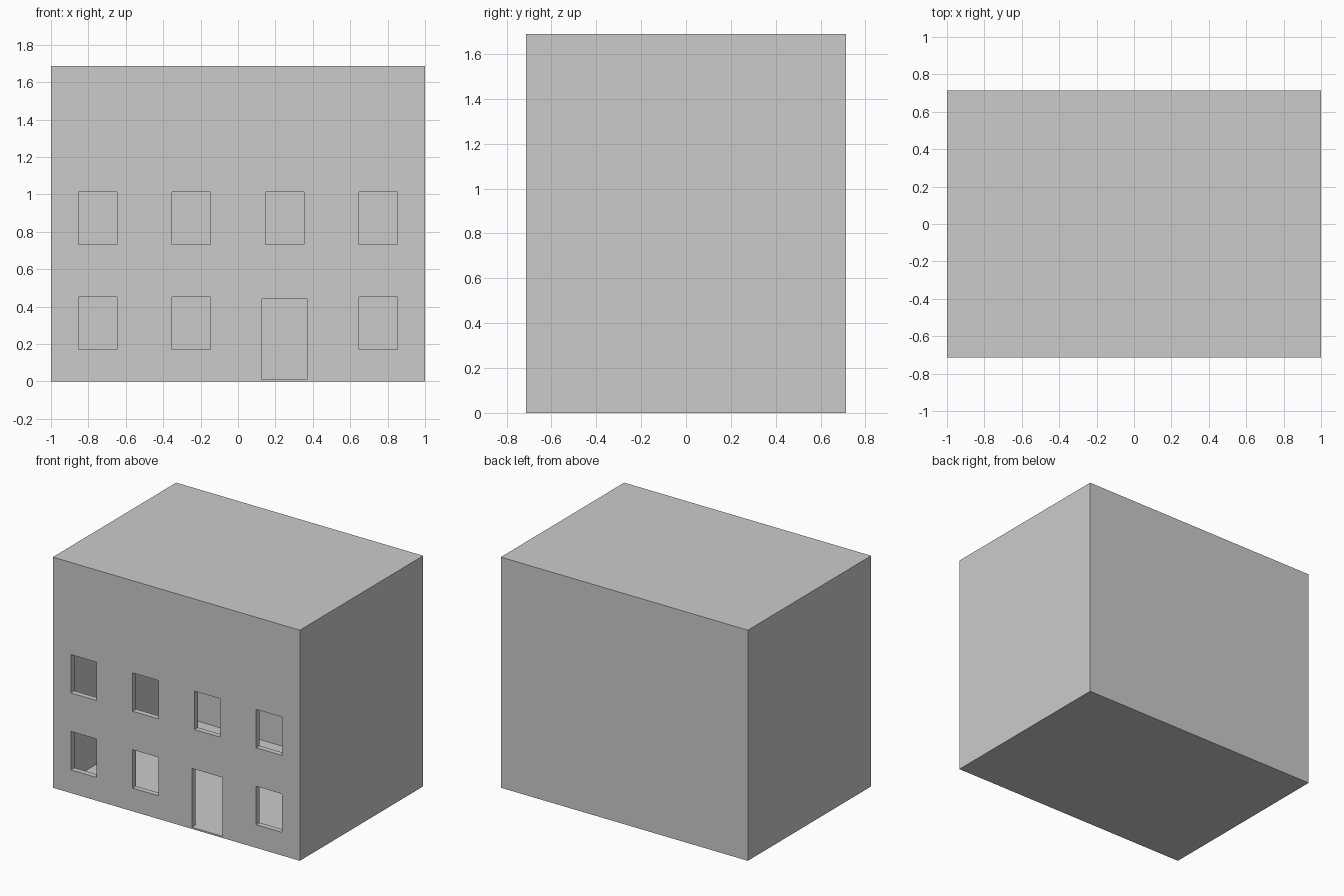
import bpy, bmesh
from mathutils import Matrix, Vector

if "Cube" in bpy.data.objects:
    bpy.data.objects.remove(bpy.data.objects["Cube"])

W, D, H = 2.0, 1.426, 1.688      # outer size
WALL, SLAB = 0.04, 0.012         # wall and floor thickness
STOREY = H / 3


def boxes(name, spans):
    """One object made of boxes given as (min corner, max corner)."""
    bm = bmesh.new()
    for lo, hi in spans:
        lo, hi = Vector(lo), Vector(hi)
        size = hi - lo
        bmesh.ops.create_cube(
            bm, size=1,
            matrix=Matrix.Translation((lo + hi) / 2) @ Matrix.Diagonal((*size, 1)))
    mesh = bpy.data.meshes.new(name)
    bm.to_mesh(mesh)
    bm.free()
    obj = bpy.data.objects.new(name, mesh)
    bpy.context.collection.objects.link(obj)
    return obj


def cut(target, cutter):
    mod = target.modifiers.new(cutter.name, 'BOOLEAN')
    mod.operation = 'DIFFERENCE'
    mod.solver = 'EXACT'
    mod.object = cutter
    cutter.hide_render = True
    cutter.display_type = 'WIRE'


# Building block
building = boxes("building_shell", [((-W/2, -D/2, 0), (W/2, D/2, H))])

# One open room inside
room = boxes("room_cutter", [((-W/2 + WALL, -D/2 + WALL, SLAB),
                              (W/2 - WALL, D/2 - WALL, H - WALL))])

# Windows on two storeys, with a door in the third bay of the ground floor
y0, y1 = -D/2 - 0.1, -D/2 + WALL + 0.03
openings = []
for floor in range(2):
    for bay in range(4):
        x = -0.75 + 0.5 * bay
        z = floor * STOREY
        if floor == 0 and bay == 2:
            openings.append(((x - 0.124, y0, SLAB), (x + 0.122, y1, 0.442)))
        else:
            openings.append(((x - 0.104, y0, z + 0.17), (x + 0.104, y1, z + 0.451)))
holes = boxes("opening_cutter", openings)

cut(building, room)
cut(building, holes)
